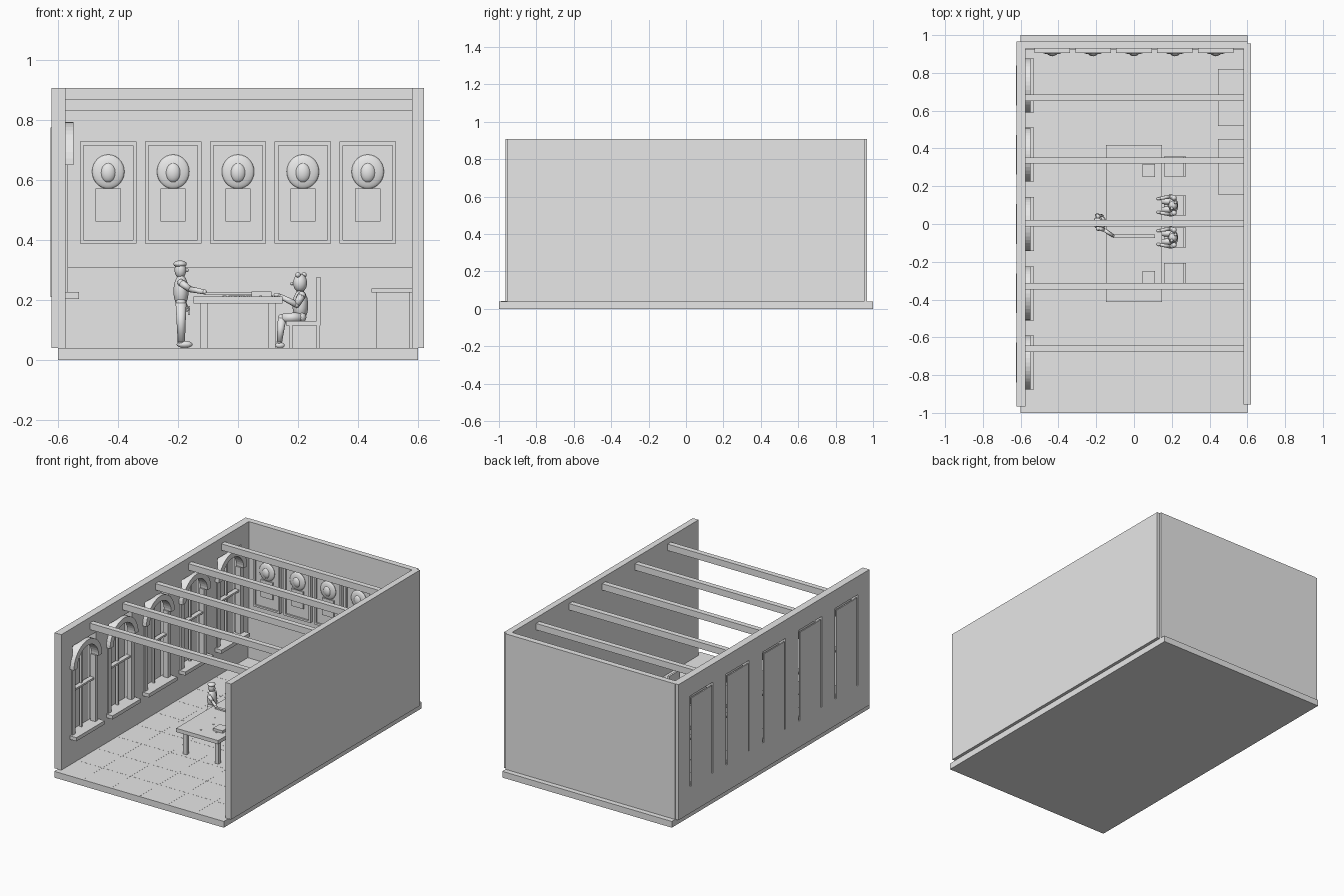
import bpy, bmesh, math, random
from mathutils import Vector, Matrix

if "Cube" in bpy.data.objects:
    bpy.data.objects.remove(bpy.data.objects["Cube"])

random.seed(4)
GREY = bpy.data.materials.new("plaster_grey")
GREY.diffuse_color = (0.8, 0.8, 0.8, 1)
GREY.use_nodes = True
GREY.node_tree.nodes["Principled BSDF"].inputs["Base Color"].default_value = GREY.diffuse_color


def finish(name, bm, smooth=False):
    bmesh.ops.recalc_face_normals(bm, faces=bm.faces)
    for f in bm.faces:
        f.smooth = smooth
    me = bpy.data.meshes.new(name)
    bm.to_mesh(me)
    bm.free()
    me.materials.append(GREY)
    ob = bpy.data.objects.new(name, me)
    bpy.context.collection.objects.link(ob)
    return ob


def add_box(bm, x0, x1, y0, y1, z0, z1):
    mat = Matrix.Translation(((x0 + x1) / 2, (y0 + y1) / 2, (z0 + z1) / 2))
    mat = mat @ Matrix.Diagonal((abs(x1 - x0), abs(y1 - y0), abs(z1 - z0), 1))
    bmesh.ops.create_cube(bm, size=1, matrix=mat)


def boxes(name, items):
    bm = bmesh.new()
    for b in items:
        add_box(bm, *b)
    return finish(name, bm)


def add_ball(bm, c, r, seg=14):
    r = (r, r, r) if isinstance(r, (int, float)) else r
    bmesh.ops.create_uvsphere(bm, u_segments=seg, v_segments=seg // 2 + 2, radius=1,
                              matrix=Matrix.Translation(c) @ Matrix.Diagonal((*r, 1)))


def add_limb(bm, p, q, r1, r2):
    """Tapered tube with round ends."""
    p, q = Vector(p), Vector(q)
    d = q - p
    mat = Matrix.Translation((p + q) / 2) @ d.to_track_quat('Z', 'Y').to_matrix().to_4x4()
    bmesh.ops.create_cone(bm, segments=12, cap_ends=True, radius1=r1, radius2=r2,
                          depth=d.length, matrix=mat)
    add_ball(bm, p, r1, 12)
    add_ball(bm, q, r2, 12)


def add_ring(bm, outer, inner, a0, a1, n, place):
    """Flat-faced ring or arch; place(u, v, side) maps it into the room."""
    closed = abs(a1 - a0 - math.tau) < 1e-6
    rows = []
    for i in range(n if closed else n + 1):
        a = a0 + (a1 - a0) * i / n
        c, s = math.cos(a), math.sin(a)
        rows.append([bm.verts.new(place(r[0] * c, r[1] * s, side))
                     for r, side in ((outer, 0), (outer, 1), (inner, 1), (inner, 0))])
    for i in range(n):
        a, b = rows[i], rows[(i + 1) % len(rows)]
        for k in range(4):
            bm.faces.new((a[k], a[(k + 1) % 4], b[(k + 1) % 4], b[k]))
    if not closed:
        bm.faces.new(rows[0])
        bm.faces.new(rows[-1][::-1])


# Room shell
boxes("floor_slab", [(-.6, .6, -1, 1, 0, .04)])
boxes("right_wall", [(.58, .62, -.955, .955, .04, .907)])
boxes("back_wall", [(-.6, .6, .93, .967, .04, .907)])
boxes("wainscot", [(-.575, .58, .92, .932, .04, .308)])
left_wall = boxes("left_wall", [(-.622, -.575, -.965, .965, .04, .907)])
boxes("ceiling_beams", [(-.58, .585, y - .017, y + .017, .83, .871)
                        for y in (-.66, -.33, .003, .336, .669)])

# Floor joints
boxes("floor_joints", [(x - .002, x + .002, -.99, .92, .039, .0405) for x in
                       [-.4 + .2 * i for i in range(5)]] +
      [(-.575, .58, y - .002, y + .002, .039, .0405) for y in [-.8 + .2 * i for i in range(9)]])

# Window openings through the left wall
window_y = [-.733, -.367, 0, .367, .733]
cutter = boxes("window_cutter", [(-.7, -.5, y - .117, y + .117, .21, .79) for y in window_y])
cutter.hide_render = True
cutter.hide_viewport = True
cutter.display_type = 'WIRE'
mod = left_wall.modifiers.new("openings", 'BOOLEAN')
mod.object = cutter
mod.operation = 'DIFFERENCE'
mod.solver = 'EXACT'

# Windows: outer pane, arch, jambs, glazing bars and sill
for i, y in enumerate(window_y):
    boxes(f"window_pane_{i}", [(-.625, -.617, y - .105, y + .105, .21, .775)])
    bm = bmesh.new()
    add_ring(bm, (.143, .143), (.108, .108), 0, math.pi, 20,
             lambda u, v, s, y=y: (-.60 + .052 * s, y + u, .65 + v))
    finish(f"window_arch_{i}", bm)
    boxes(f"window_frame_{i}",
          [(-.60, -.567, y + s * .1, y + s * .13, .22, .652) for s in (-1, 1)] +
          [(-.605, -.59, y - .005, y + .005, .22, .76), (-.605, -.575, y - .11, y + .11, .495, .507)])
    boxes(f"window_sill_{i}", [(-.615, -.53, y - .143, y + .143, .203, .226)])

# Framed portraits on the back wall
for i in range(5):
    x = (i - 2) * .2163
    x0, x1, z0, z1, t = x - .094, x + .094, .388, .728, .012
    boxes(f"portrait_frame_{i}", [(x0, x0 + t, .905, .932, z0, z1), (x1 - t, x1, .905, .932, z0, z1),
                                  (x0 + t, x1 - t, .905, .932, z0, z0 + t),
                                  (x0 + t, x1 - t, .905, .932, z1 - t, z1)])
    boxes(f"portrait_canvas_{i}", [(x0 + t, x1 - t, .915, .932, z0 + t, z1 - t)])
    boxes(f"portrait_body_{i}", [(x - .042, x + .042, .907, .92, .462, .572)])
    bm = bmesh.new()
    add_ball(bm, (x, .912, .628), (.054, .015, .057), 24)
    add_ball(bm, (x, .908, .625), (.027, .02, .035), 20)
    finish(f"portrait_head_{i}", bm, True)

# Side cabinets along the right wall
for i, (y0, y1) in enumerate([(.52, .82), (.155, .45)]):
    boxes(f"cabinet_{i}", [(.46, .572, y0 + .015, y1 - .015, .04, .226), (.445, .582, y0, y1, .225, .238)])

# Long table with legs and apron
boxes("table_top", [(-.148, .148, -.413, .417, .188, .212)])
boxes("table_legs", [(sx * .1, sx * .125, sy * .35, sy * .375, .04, .189)
                     for sx in (-1, 1) for sy in (-1, 1)])
boxes("table_books", [(.045, .112, y - .034, y + .034, .212, .228) for y in (.283, -.283)])
boxes("table_tokens", [(x, x + .009, y, y + .006, .211, .215) for x, y in
                       [(random.uniform(-.06, .12), s * random.uniform(.03, .38))
                        for s in (-1, 1) for _ in range(16)]])
boxes("long_pointer", [(-.11, .112, -.073, -.055, .216, .225)])

# Chairs
chair_y = [.305, .098, -.072, -.26]
for i, y in enumerate(chair_y):
    legs = [(x, x + .012, y + s * .04, y + s * .052, .04, .116) for x in (.17, .262) for s in (-1, 1)]
    boxes(f"chair_{i}", legs + [(.16, .275, y - .053, y + .053, .115, .13),
                                (.262, .275, y - .053, y + .053, .13, .276)])

# Seated figures facing the table
for i, y in enumerate(chair_y[1:3]):
    bm = bmesh.new()
    add_ball(bm, (.208, y, .182), (.027, .038, .052))
    add_ball(bm, (.207, y, .257), (.024, .026, .031))
    add_ball(bm, (.18, y, .255), .006, 8)
    add_limb(bm, (.208, y, .215), (.207, y, .24), .012, .012)
    for s in (-1, 1):
        add_ball(bm, (.21 + .01 * s, y + s * .016, .284), .009, 8)
        add_limb(bm, (.212, y + s * .04, .215), (.195, y + s * .048, .185), .014, .011)
        add_limb(bm, (.195, y + s * .048, .185), (.14, y + s * .038, .213), .011, .008)
        add_ball(bm, (.13, y + s * .036, .217), (.012, .008, .007), 10)
        add_limb(bm, (.21, y + s * .02, .143), (.147, y + s * .022, .14), .018, .014)
        add_limb(bm, (.147, y + s * .022, .14), (.138, y + s * .022, .06), .014, .009)
        add_ball(bm, (.14, y + s * .022, .049), (.017, .011, .01), 10)
    finish(f"seated_figure_{i}", bm, True)

# Standing figure holding the pointer
bm = bmesh.new()
X, Y = -.19, .008
add_ball(bm, (X, Y, .23), (.026, .035, .055))
add_ball(bm, (X - .002, Y, .3), (.02, .022, .028))
add_ball(bm, (X + .02, Y, .3), .006, 8)
add_ball(bm, (X - .003, Y, .32), (.023, .025, .012))
add_limb(bm, (X, Y, .26), (X, Y, .285), .012, .011)
for s in (-1, 1):
    add_limb(bm, (X, Y + s * .017, .19), (X + .001, Y + s * .017, .06), .018, .012)
    add_ball(bm, (X + .012, Y + s * .017, .052), (.027, .014, .012), 12)
add_limb(bm, (X, Y - .032, .258), (-.16, -.03, .236), .012, .01)
add_limb(bm, (-.16, -.03, .236), (-.112, -.062, .227), .01, .008)
add_limb(bm, (X, Y + .032, .258), (X - .006, Y + .038, .215), .012, .01)
add_limb(bm, (X - .006, Y + .038, .215), (X + .02, Y + .036, .17), .01, .008)
finish("standing_figure", bm, True)
boxes("short_rod", [(X + .024, X + .03, Y + .033, Y + .039, .15, .18)])
